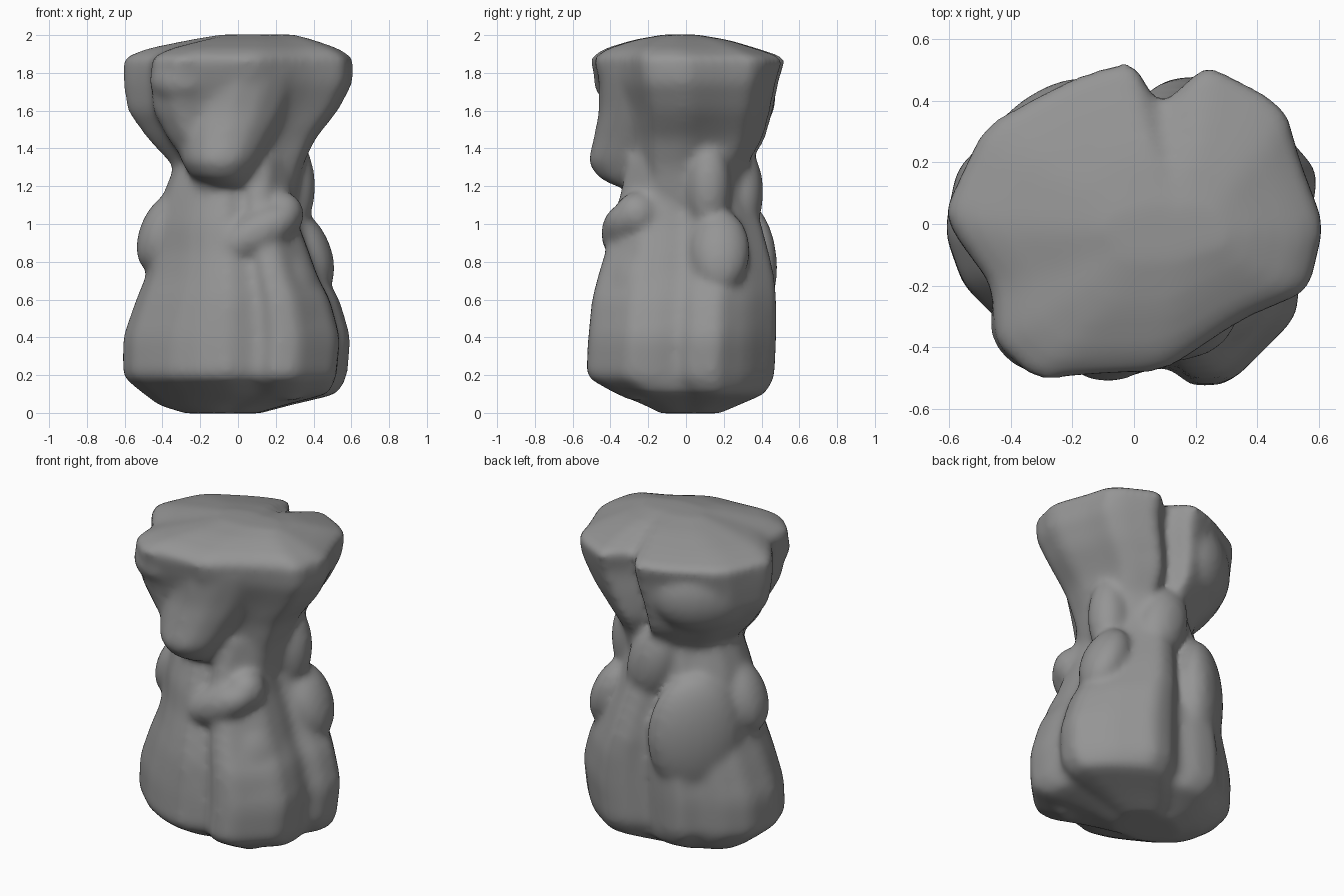
import bpy, bmesh, math
from mathutils import Matrix, Euler, Vector

cube = bpy.data.objects.get("Cube")
if cube:
    bpy.data.objects.remove(cube, do_unlink=True)

grey = bpy.data.materials.new("stone_grey")
grey.use_nodes = True
colour = (.3, .3, .3, 1)
grey.diffuse_color = colour
grey.node_tree.nodes["Principled BSDF"].inputs["Base Color"].default_value = colour

bm = bmesh.new()


def soften_path(points, closed):
    """Cut every corner once, keeping the ends of an open path."""
    points = [Vector(p) for p in points]
    pairs = list(zip(points, points[1:] + points[:1])) if closed else list(zip(points, points[1:]))
    cut = [a.lerp(b, t) for a, b in pairs for t in (.14, .86)]
    return cut if closed else [points[0]] + cut[1:-1] + [points[-1]]


def loft(outline, rings):
    """Stretch an outline into the bounds of each ring (z, x0, x1, y0, y1) and skin them."""
    outline = soften_path(outline, True)
    xs, ys = zip(*outline)
    loops = []
    for z, x0, x1, y0, y1 in soften_path(rings, False):
        loops.append([bm.verts.new((
            x0 + (x - min(xs)) / (max(xs) - min(xs)) * (x1 - x0),
            y0 + (y - min(ys)) / (max(ys) - min(ys)) * (y1 - y0), z)) for x, y in outline])
    count = len(outline)
    for low, high in zip(loops, loops[1:]):
        for i in range(count):
            j = (i + 1) % count
            bm.faces.new((low[i], low[j], high[j], high[i]))
    bm.faces.new(loops[0][::-1])
    bm.faces.new(loops[-1])


def lobe(centre, radii, tilt=(0, 0, 0)):
    """Add one rounded swelling."""
    matrix = Matrix.LocRotScale(Vector(centre), Euler(tilt), Vector(radii))
    bmesh.ops.create_uvsphere(bm, u_segments=24, v_segments=16, radius=1, matrix=matrix)


quarter = math.pi / 4

# Flared head with a flat cap and a notch at the back
head_outline = [(.61, 0), (.53, .22), (.49, .37), (.42, .43), (.23, .53), (.08, .39),
                (0, .53), (-.05, .53), (-.2, .48), (-.48, .33), (-.61, .05), (-.58, -.03),
                (-.46, -.2), (-.45, -.39), (-.32, -.51), (-.1, -.49), (.1, -.48),
                (.35, -.31), (.56, -.22)]
loft(head_outline, [
    (1.1, -.28, .3, -.3, .3),
    (1.3, -.34, .34, -.36, .33),
    (1.45, -.48, .41, -.4, .42),
    (1.6, -.59, .53, -.43, .46),
    (1.75, -.61, .61, -.48, .49),
    (1.88, -.61, .61, -.51, .53),
    (1.93, -.48, .53, -.43, .38),
    (1.975, -.26, .4, -.28, .23),
    (2.003, -.1, .3, -.12, .06)])
# Overhanging brow at one front corner and bulge behind
lobe((-.28, -.32, 1.76), (.19, .17, .14))
lobe((-.28, .21, 1.67), (.32, .2, .25), (0, 0, quarter))

# Tapered chin under the front of the head
oval = [(math.cos(i * math.pi / 8), math.sin(i * math.pi / 8)) for i in range(16)]
loft(oval, [
    (1.2, -.15, .05, -.38, -.1),
    (1.25, -.25, .08, -.47, -.04),
    (1.33, -.3, .12, -.52, 0),
    (1.45, -.33, .2, -.49, .1),
    (1.6, -.35, .3, -.46, .2),
    (1.8, -.4, .4, -.46, .3)])

# Heavy skirted body with lobed base
body_outline = [(.52, -.05), (.58, .03), (.6, .16), (.46, .32), (.25, .47), (.12, .46),
                (0, .38), (-.12, .42), (-.25, .42), (-.34, .33), (-.46, .28), (-.57, .17),
                (-.61, -.03), (-.55, -.2), (-.46, -.29), (-.35, -.39), (-.2, -.47),
                (-.05, -.51), (.11, -.46), (.2, -.53), (.32, -.52), (.53, -.31), (.54, -.17)]
loft(body_outline, [
    (-.003, -.28, .12, -.14, .18),
    (.04, -.42, .28, -.22, .28),
    (.1, -.5, .53, -.37, .42),
    (.19, -.61, .58, -.53, .47),
    (.4, -.61, .6, -.52, .48),
    (.6, -.54, .54, -.5, .48),
    (.72, -.49, .47, -.47, .47),
    (.85, -.46, .42, -.43, .44),
    (1, -.44, .36, -.4, .4),
    (1.15, -.4, .32, -.35, .35),
    (1.35, -.32, .31, -.31, .31)])

# Drooping folds round the waist
lobe((-.4, -.01, .96), (.12, .15, .22), (0, .4, 0))
lobe((.03, .29, 1.17), (.15, .12, .25), (0, -.3, 0))
lobe((.37, .18, .86), (.12, .16, .23), (0, -.4, 0))
lobe((.29, .12, 1.2), (.12, .12, .25))
# Broad egg of the belly behind
lobe((-.25, .26, .77), (.28, .15, .38), (0, 0, quarter))
# Column at the front corner
lobe((.28, -.27, .46), (.23, .15, .4), (0, 0, quarter))
# Slanting front ridge with a knob at its end
lobe((.1, -.32, .95), (.25, .13, .12), (0, -.5, 0))
lobe((.24, -.26, 1.05), (.11, .12, .12))

bmesh.ops.recalc_face_normals(bm, faces=bm.faces)
mesh = bpy.data.meshes.new("lobed_body")
bm.to_mesh(mesh)
bm.free()
body = bpy.data.objects.new("lobed_body", mesh)
bpy.context.collection.objects.link(body)

# Fuse the parts and soften the joins
remesh = body.modifiers.new("fuse", "REMESH")
remesh.mode = "VOXEL"
remesh.voxel_size = .02
soften = body.modifiers.new("soften", "SMOOTH")
soften.factor = .5
soften.iterations = 14
bpy.context.view_layer.update()
depsgraph = bpy.context.evaluated_depsgraph_get()
fused = bpy.data.meshes.new_from_object(body.evaluated_get(depsgraph))
body.modifiers.clear()
body.data = fused
fused.name = "lobed_body"

fused.materials.clear()
fused.materials.append(grey)
for face in fused.polygons:
    face.use_smooth = True
    face.material_index = 0
fused.update()
